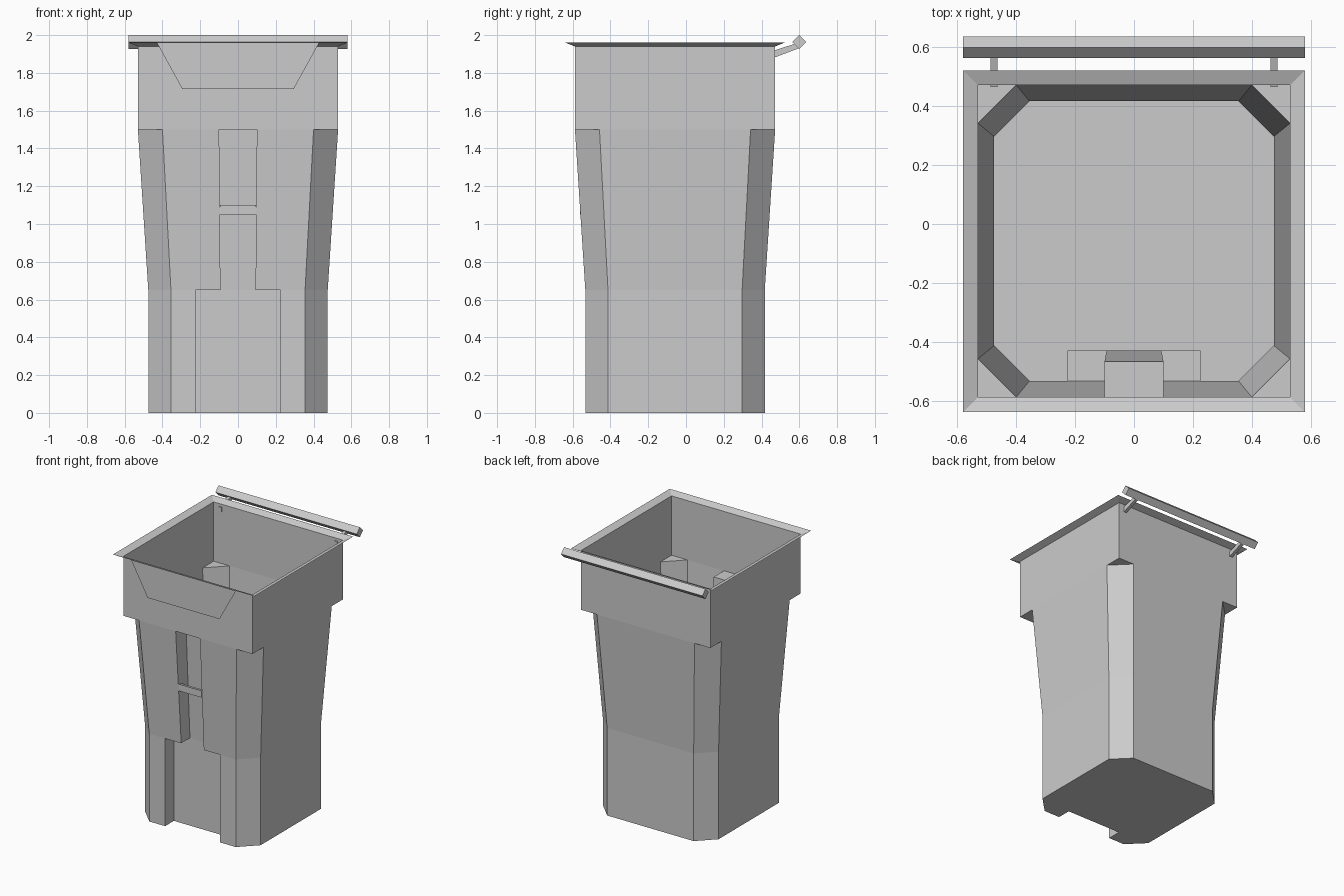
import bpy
import bmesh
from mathutils import Vector

cube = bpy.data.objects.get("Cube")
if cube:
    bpy.data.objects.remove(cube, do_unlink=True)

grey = bpy.data.materials.new("bin_grey")
grey.use_nodes = True
colour = (0.6, 0.6, 0.6, 1)
grey.diffuse_color = colour
grey.node_tree.nodes["Principled BSDF"].inputs["Base Color"].default_value = colour

CY = -0.058  # depth centre of the tub


def finish(name, bm):
    mesh = bpy.data.meshes.new(name)
    bm.to_mesh(mesh)
    bm.free()
    mesh.materials.append(grey)
    obj = bpy.data.objects.new(name, mesh)
    bpy.context.collection.objects.link(obj)
    return obj


def loft(bm, rings):
    """Join closed rings of equal length, lowest first."""
    loops = [[bm.verts.new(p) for p in ring] for ring in rings]
    for low, high in zip(loops, loops[1:]):
        for i in range(len(low)):
            j = (i + 1) % len(low)
            bm.faces.new((low[i], low[j], high[j], high[i]))
    return loops


def prism(name, profile, x0, x1):
    """Extrude a closed (y, z) profile along x."""
    bm = bmesh.new()
    ends = loft(bm, [[(x, y, z) for y, z in profile] for x in (x0, x1)])
    bm.faces.new(ends[0][::-1])
    bm.faces.new(ends[1])
    bmesh.ops.recalc_face_normals(bm, faces=bm.faces[:])
    return finish(name, bm)


def tub_ring(z, half, chamfer, notch, back):
    """Square with cut corners and a notch in its front edge."""
    h, k = half, half - chamfer
    front = -h if back is None else back - CY
    pts = [(-k, -h), (-notch, -h), (-notch, front), (notch, front), (notch, -h),
           (k, -h), (h, -k), (h, k), (k, h), (-k, h), (-h, k), (-h, -k)]
    return [Vector((x, y + CY, z)) for x, y in pts]


# Tub: lower block, tapered middle, square collar and flared rim as one sheet
bm = bmesh.new()
loops = loft(bm, [
    tub_ring(0, 0.475, 0.12, 0.225, -0.43),
    tub_ring(0.65, 0.475, 0.12, 0.225, -0.43),
    tub_ring(0.65, 0.475, 0.12, 0.093, -0.43),
    tub_ring(1.5, 0.53, 0.13, 0.1, -0.467),
    tub_ring(1.5, 0.53, 0, 0.1, None),
    tub_ring(1.94, 0.53, 0, 0.1, None),
    tub_ring(1.96, 0.58, 0, 0.1, None),
])
bm.faces.new(loops[0][::-1])
bmesh.ops.remove_doubles(bm, verts=bm.verts[:], dist=0.0005)
bmesh.ops.dissolve_degenerate(bm, edges=bm.edges[:], dist=0.0005)
finish("tub", bm)

# Grab bar across the front slot
prism("front_grab_bar", [(-0.562, 1.05), (-0.525, 1.05), (-0.525, 1.09), (-0.562, 1.1)],
      -0.096, 0.096)

# Trapezoid flap hanging from the front rim
bm = bmesh.new()
flap = [(-0.295, 1.715), (0.295, 1.715), (0.43, 1.96), (-0.43, 1.96)]
bm.faces.new([bm.verts.new((x, -0.638, z)) for x, z in flap])
finish("front_flap", bm)

# Rear handle: diamond bar on two sloping arms
r, hy, hz = 0.037, 0.6, 1.963
prism("rear_handle", [(hy - r, hz), (hy, hz - r), (hy + r, hz), (hy, hz + r)], -0.58, 0.58)
for side, x in (("right", -0.475), ("left", 0.475)):
    prism(side + "_handle_arm", [(0.465, 1.88), (0.597, 1.93), (0.585, 1.957), (0.465, 1.918)],
          x - 0.012, x + 0.012)
